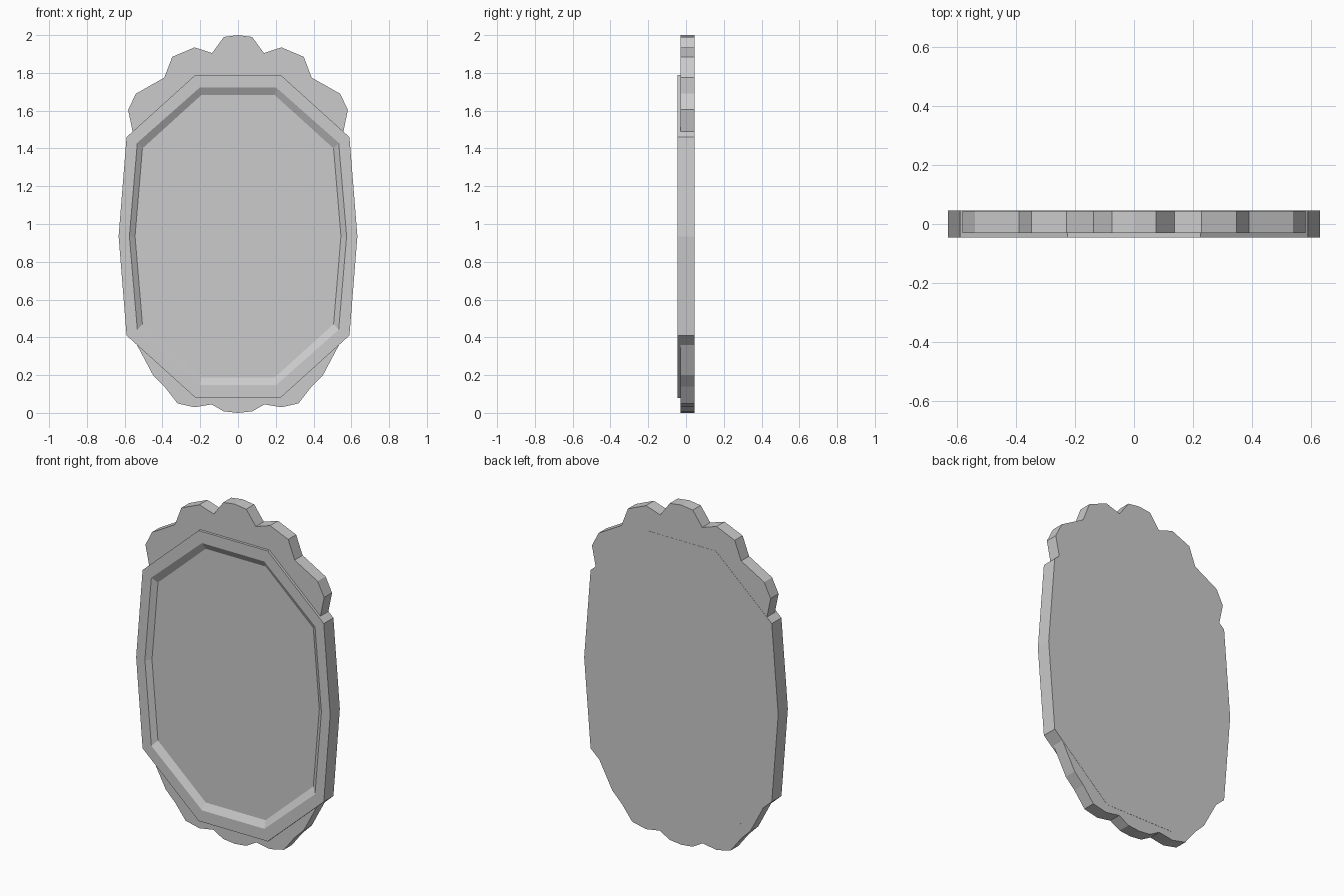
import bpy, bmesh

if "Cube" in bpy.data.objects:
    bpy.data.objects.remove(bpy.data.objects["Cube"])


def mirrored(half):
    """Close a right-hand half outline (top to bottom) with its mirror image."""
    return half + [(-x, z) for x, z in reversed(half) if x > 0]


def loft(name, rings):
    """Bridge successive (outline, y) rings and cap both ends."""
    bm = bmesh.new()
    loops = [[bm.verts.new((x, y, z)) for x, z in pts] for pts, y in rings]
    for a, b in zip(loops, loops[1:]):
        n = len(a)
        for i in range(n):
            j = (i + 1) % n
            bm.faces.new((a[i], a[j], b[j], b[i]))
    bm.faces.new(loops[0])
    bm.faces.new(loops[-1])
    bmesh.ops.recalc_face_normals(bm, faces=bm.faces)
    mesh = bpy.data.meshes.new(name)
    bm.to_mesh(mesh)
    bm.free()
    obj = bpy.data.objects.new(name, mesh)
    bpy.context.collection.objects.link(obj)
    return obj


def decagon(x1, z1, x2, z2, x3):
    """Ten-sided outline, symmetric about the frame centre height."""
    mid = 0.935
    return mirrored([(x1, z1), (x2, z2), (x3, mid),
                     (x2, 2 * mid - z2), (x1, 2 * mid - z1)])


# Mirror frame with bevelled recess and flat glass
outer = decagon(0.225, 1.79, 0.59, 1.46, 0.632)
rim = decagon(0.203, 1.722, 0.533, 1.43, 0.575)
glass = decagon(0.195, 1.682, 0.506, 1.40, 0.545)
loft("mirror_frame", [(outer, 0.045), (outer, -0.045),
                      (rim, -0.045), (glass, -0.022)])

# Scalloped crest above the frame, tucked inside it at the lower edge
crest = mirrored([(0, 2.0), (0.075, 1.99), (0.137, 1.905), (0.23, 1.935),
                  (0.348, 1.885), (0.39, 1.775), (0.54, 1.69), (0.582, 1.605),
                  (0.557, 1.485), (0.55, 1.465), (0.215, 1.765)])
loft("top_crest", [(crest, 0.044), (crest, -0.03)])

# Scalloped apron below the frame
apron = mirrored([(0.215, 0.105), (0.55, 0.405), (0.535, 0.36), (0.495, 0.285),
                  (0.45, 0.2), (0.39, 0.14), (0.32, 0.05), (0.23, 0.03),
                  (0.14, 0.045), (0.075, 0.008), (0, 0)])
loft("bottom_apron", [(apron, 0.044), (apron, -0.03)])
